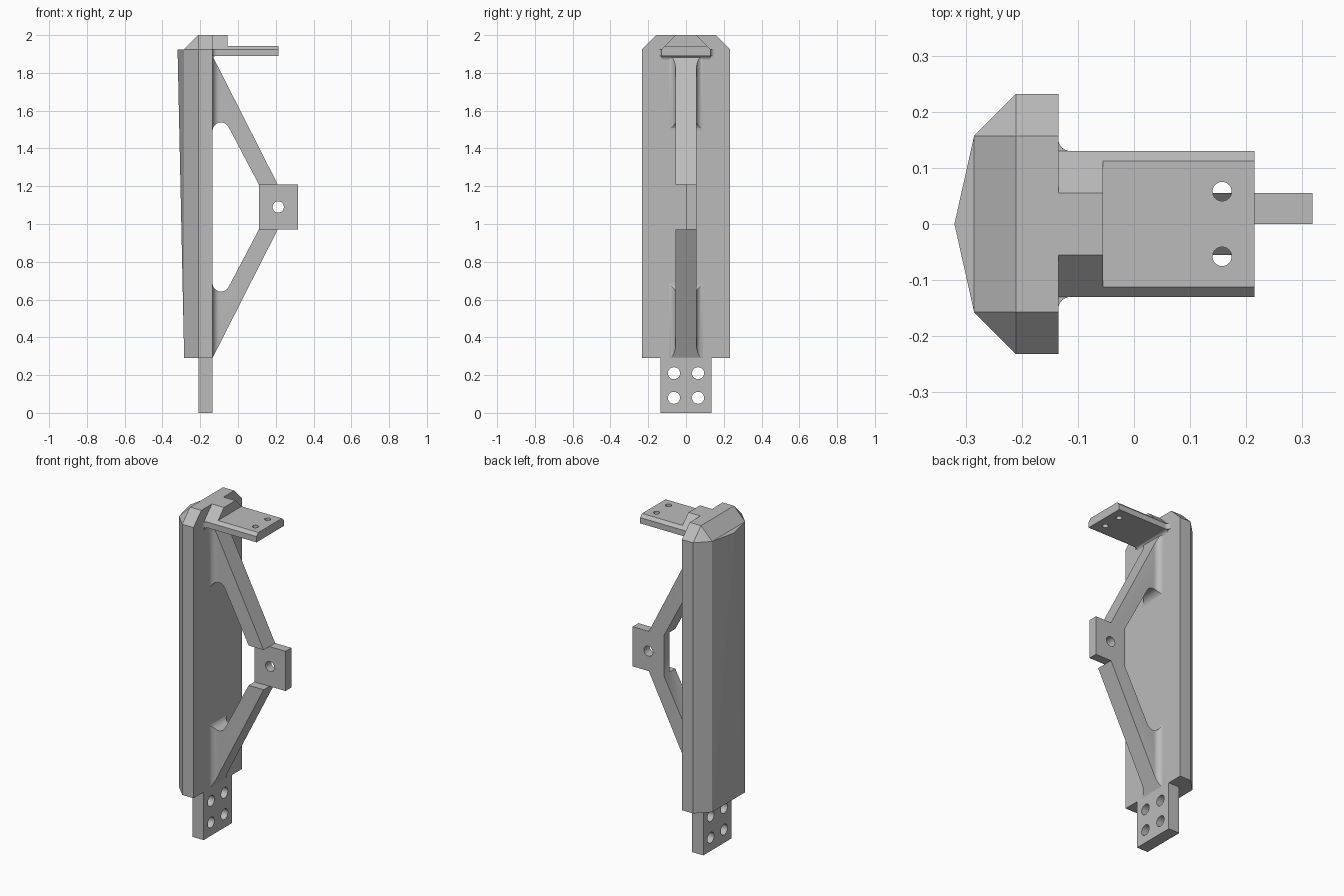
import bpy, bmesh
from math import sin, cos, pi, radians

if "Cube" in bpy.data.objects:
    bpy.data.objects.remove(bpy.data.objects["Cube"], do_unlink=True)

grey = bpy.data.materials.new("plain grey")
grey.use_nodes = True
COLOUR = (0.5, 0.5, 0.5, 1)
grey.diffuse_color = COLOUR
grey.node_tree.nodes["Principled BSDF"].inputs["Base Color"].default_value = COLOUR

FACE = -0.135          # flat mounting face of the spine
MID = 1.09             # height of the lug


def finish(name, bm):
    bmesh.ops.recalc_face_normals(bm, faces=bm.faces)
    mesh = bpy.data.meshes.new(name)
    bm.to_mesh(mesh)
    bm.free()
    mesh.materials.append(grey)
    obj = bpy.data.objects.new(name, mesh)
    bpy.context.collection.objects.link(obj)
    return obj


def prism(name, outline, axis, lo, hi):
    """Extrude a 2D outline along an axis from lo to hi."""
    place = {"x": lambda a, b, t: (t, a, b),
             "y": lambda a, b, t: (a, t, b),
             "z": lambda a, b, t: (a, b, t)}[axis]
    bm = bmesh.new()
    face = bm.faces.new([bm.verts.new(place(a, b, lo)) for a, b in outline])
    new = bmesh.ops.extrude_face_region(bm, geom=[face])["geom"]
    bmesh.ops.translate(bm, vec=place(0, 0, hi - lo),
                        verts=[v for v in new if isinstance(v, bmesh.types.BMVert)])
    return finish(name, bm)


def solid(name, points):
    bm = bmesh.new()
    for p in points:
        bm.verts.new(p)
    bmesh.ops.convex_hull(bm, input=bm.verts)
    bmesh.ops.dissolve_limit(bm, angle_limit=radians(1), verts=bm.verts, edges=bm.edges)
    return finish(name, bm)


def rect(a0, a1, b0, b1):
    return [(a0, b0), (a1, b0), (a1, b1), (a0, b1)]


def arc(ca, cb, r, start, end, steps=8):
    angles = [radians(start + (end - start) * i / steps) for i in range(steps + 1)]
    return [(ca + r * cos(t), cb + r * sin(t)) for t in angles]


def combine(obj, tool, operation="DIFFERENCE"):
    mod = obj.modifiers.new("cut", "BOOLEAN")
    mod.operation, mod.object, mod.solver = operation, tool, "EXACT"
    bpy.context.view_layer.objects.active = obj
    bpy.ops.object.modifier_apply(modifier=mod.name)
    bpy.data.objects.remove(tool, do_unlink=True)


def drill(obj, axis, a, b, r, lo, hi):
    combine(obj, prism("drill", arc(a, b, r, 0, 345, 23), axis, lo, hi))


# Spine with chamfered long edges and cap
corners = []
for s in (-1, 1):
    for z in (0.29, 1.925):
        corners += [(FACE, s * .232, z), (-.21, s * .232, z), (-.285, s * .157, z)]
    corners += [(FACE, s * .157, 2), (-.21, s * .157, 2)]
solid("spine", corners)

# Tapering ridge on the back of the spine
solid("spine_ridge", [(-.285, s * .157, z) for s in (-1, 1) for z in (.29, 1.925)]
      + [(-.32, 0, 1.925), (-.286, 0, .29)])

# Lower tang with four bolt holes
tang = prism("lower_tang", rect(-.135, .135, 0, .29), "x", -.21, FACE)
for y in (-.064, .064):
    for z in (.08, .21):
        drill(tang, "x", y, z, .032, -.3, 0)

# Shoulder block and top plate, sharing the same sloped sides
prism("plate_shoulder", [(-.13, 1.89), (.13, 1.89), (.13, 1.925), (.055, 2),
                         (-.055, 2), (-.13, 1.925)], "x", FACE, -.055)
plate = prism("top_plate", [(-.13, 1.89), (.13, 1.89), (.13, 1.925), (.112, 1.943),
                            (-.112, 1.943), (-.13, 1.925)], "x", -.055, .215)
for y in (-.058, .058):
    drill(plate, "z", .157, y, .017, 1.8, 2.1)

# Fillets where the plate meets the spine
R = .022
side = [(FACE, .13)] + arc(FACE + R, .13 + R, R, 180, 270)
prism("plate_fillet_left", side, "z", 1.89, 1.925)
prism("plate_fillet_right", [(x, -y) for x, y in side], "z", 1.89, 1.925)
under = [(FACE, 1.89)] + arc(FACE + R, 1.89 - R, R, 180, 90)
prism("plate_fillet_under", under, "y", -.13, .13)

# Strut frame: side profile, mirrored about the lug height
upper = [(.318, 1.21), (.21, 1.21), (FACE, 1.89), (FACE, 1.493)]
upper += arc(-.09, 1.493, .045, 180, 27)[1:] + [(.11, 1.21)]
lower = [(x, 2 * MID - z) for x, z in reversed(upper)]
frame = prism("strut_frame", upper + lower, "y", -.2, .2)

# Limit the frame to its thickness, with flared roots on the spine
F = .036
flare = arc(FACE + F, .055 + F, F, 180, 270)
plan = [(-.15, .055 + F)] + flare + [(.4, .055)]
plan += [(x, -y) for x, y in reversed(plan)]
combine(frame, prism("plan", plan, "z", .1, 2.1), "INTERSECT")

# Halve the lug thickness and drill the pivot hole
combine(frame, prism("notch", rect(.05, .4, .97, 1.21), "y", -.2, 0))
drill(frame, "y", .213, MID, .03, -.2, .2)

# Smooth the curved walls, keep the edges sharp
bpy.ops.object.select_all(action="DESELECT")
for obj in (frame, plate, tang):
    obj.select_set(True)
for name in ("left", "right", "under"):
    bpy.data.objects["plate_fillet_" + name].select_set(True)
bpy.context.view_layer.objects.active = frame
bpy.ops.object.shade_smooth_by_angle(angle=radians(30))
